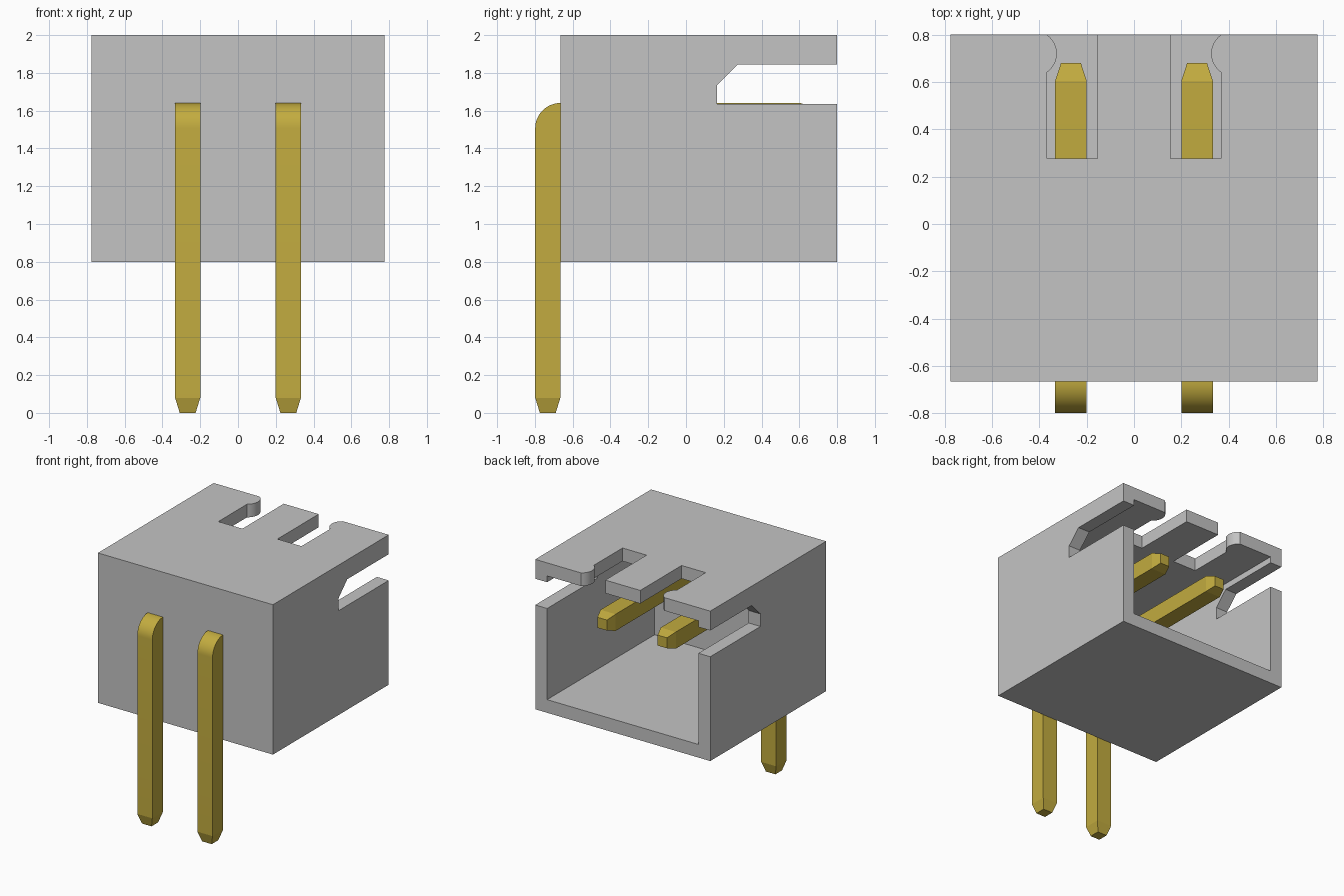
import bpy, bmesh, math
from mathutils import Vector

cube = bpy.data.objects.get("Cube")
if cube:
    bpy.data.objects.remove(cube, do_unlink=True)


def material(name, rgb):
    m = bpy.data.materials.new(name)
    m.use_nodes = True
    m.diffuse_color = (*rgb, 1)
    bsdf = m.node_tree.nodes["Principled BSDF"]
    bsdf.inputs["Base Color"].default_value = (*rgb, 1)
    bsdf.inputs["Roughness"].default_value = 0.6
    return m


GREY = material("light grey plastic", (0.55, 0.55, 0.55))
GOLD = material("gold metal", (0.54, 0.41, 0.05))


def to_object(bm, name, mat):
    bmesh.ops.recalc_face_normals(bm, faces=bm.faces)
    me = bpy.data.meshes.new(name)
    bm.to_mesh(me)
    bm.free()
    ob = bpy.data.objects.new(name, me)
    bpy.context.collection.objects.link(ob)
    me.materials.append(mat)
    return ob


def prism(name, outline, direction):
    """Extrude a closed 3D outline along a vector."""
    bm = bmesh.new()
    face = bm.faces.new([bm.verts.new(p) for p in outline])
    ext = bmesh.ops.extrude_face_region(bm, geom=[face])
    bmesh.ops.translate(bm, vec=direction,
                        verts=[v for v in ext["geom"] if isinstance(v, bmesh.types.BMVert)])
    return to_object(bm, name, GREY)


def box(name, x, y, z):
    outline = [(x[0], y[0], z[0]), (x[1], y[0], z[0]), (x[1], y[1], z[0]), (x[0], y[1], z[0])]
    return prism(name, outline, (0, 0, z[1] - z[0]))


def smooth(ob):
    bpy.ops.object.select_all(action='DESELECT')
    ob.select_set(True)
    bpy.context.view_layer.objects.active = ob
    bpy.ops.object.shade_smooth_by_angle(angle=math.radians(14))


# Housing: hollow block open at the back
W, WALL = 0.775, 0.105
FRONT, BACK, LOW, HIGH = -0.665, 0.8, 0.8, 2.0
housing = box("housing", (-W, W), (FRONT, BACK), (LOW, HIGH))
cutters = [box("cavity_cutter", (-W + WALL, W - WALL), (FRONT + WALL, BACK + 0.1),
               (LOW + WALL, HIGH - WALL))]

# Side slots with a chamfered inner end, cut through both walls
slot = [(0.9, 1.845), (0.275, 1.845), (0.165, 1.735), (0.165, 1.635), (0.9, 1.635)]
cutters.append(prism("side_slot_cutter", [(-1, y, z) for y, z in slot], (2, 0, 0)))

# Top slots with a rounded snap bump on the outer edge
R, HALF = 0.096, 0.08
sweep = math.asin(HALF / R)
bump_x = 0.368 - 0.042 + R
for side, s in (("left", 1), ("right", -1)):
    pts = [(0.155, 0.9), (0.155, 0.277), (0.368, 0.277)]
    for i in range(13):
        a = -sweep + 2 * sweep * i / 12
        pts.append((bump_x - R * math.cos(a), 0.72 + R * math.sin(a)))
    pts.append((pts[-1][0], 0.9))
    cutters.append(prism(side + "_top_slot_cutter", [(s * x, y, 1.87) for x, y in pts], (0, 0, 0.3)))

for c in cutters:
    c.hide_render = True
    mod = housing.modifiers.new(c.name, 'BOOLEAN')
    mod.operation = 'DIFFERENCE'
    mod.solver = 'EXACT'
    mod.object = c
    bpy.context.view_layer.objects.active = housing
    bpy.ops.object.modifier_apply(modifier=mod.name)
    bpy.data.objects.remove(c, do_unlink=True)
smooth(housing)


# Pins: square bar with tapered tips and one right-angle bend
def pin(name, x):
    h, tip = 0.0667, 0.042
    pivot = Vector((-0.665, 1.507))          # inner corner of the bend in (y, z)
    rings = [(Vector((pivot.x - h, 0.0)), 0, tip), (Vector((pivot.x - h, 0.08)), 0, h)]
    for i in range(13):
        a = math.pi / 2 * i / 12
        rings.append((pivot + h * Vector((-math.cos(a), math.sin(a))), a, h))
    rings += [(Vector((0.605, pivot.y + h)), math.pi / 2, h),
              (Vector((0.68, pivot.y + h)), math.pi / 2, tip)]
    bm = bmesh.new()
    loops = []
    for c, a, r in rings:
        out = Vector((-math.cos(a), math.sin(a))) * r
        loops.append([bm.verts.new((x + sx * r, c.x + k * out.x, c.y + k * out.y))
                      for sx, k in ((-1, 1), (1, 1), (1, -1), (-1, -1))])
    for a, b in zip(loops, loops[1:]):
        for i in range(4):
            j = (i + 1) % 4
            bm.faces.new((a[i], a[j], b[j], b[i]))
    bm.faces.new(loops[0])
    bm.faces.new(loops[-1])
    bmesh.ops.remove_doubles(bm, verts=bm.verts, dist=1e-4)
    smooth(to_object(bm, name, GOLD))


pin("left_pin", 0.2665)
pin("right_pin", -0.2665)
